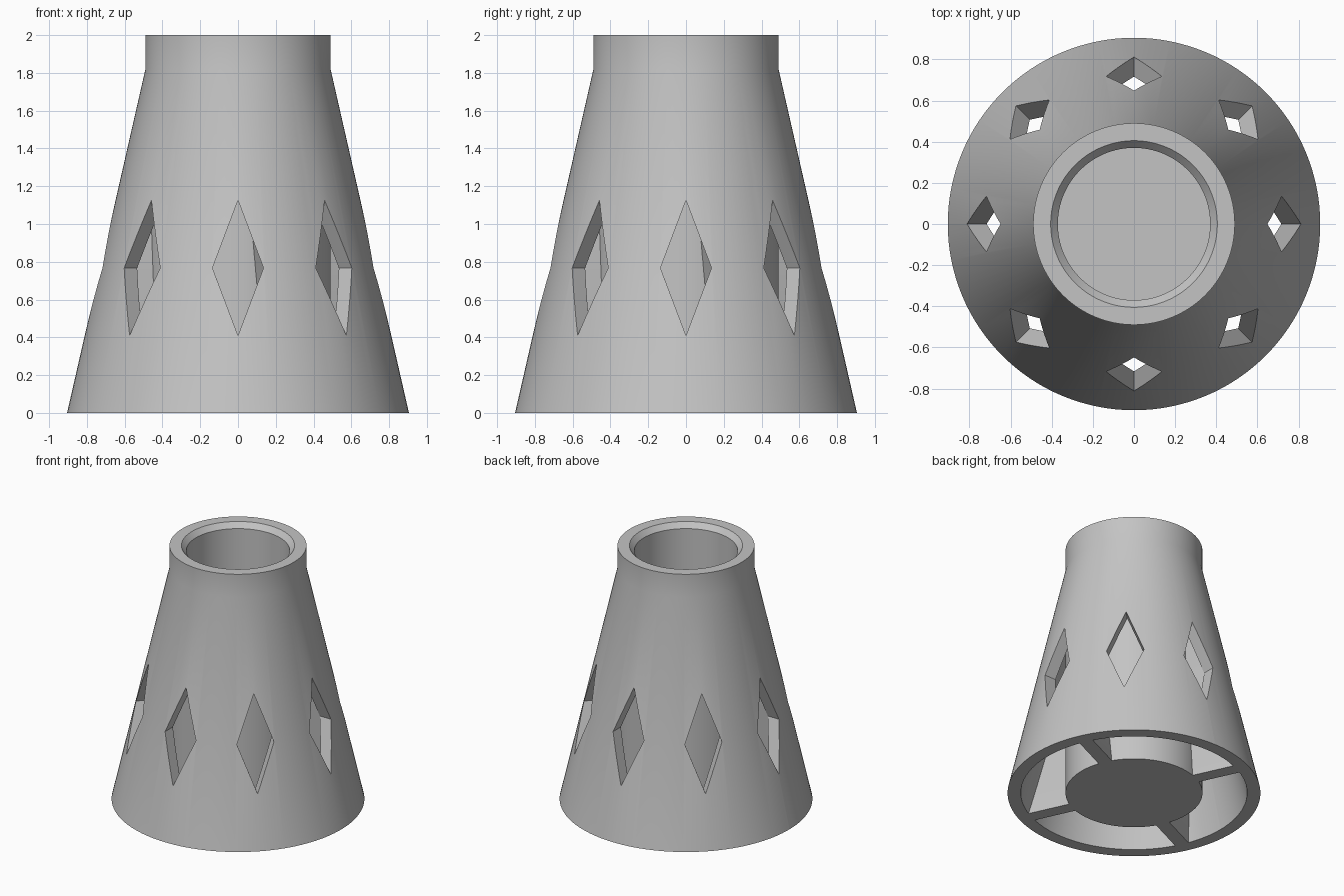
import bpy, bmesh
from math import cos, sin, pi, radians

cube = bpy.data.objects.get("Cube")
if cube:
    bpy.data.objects.remove(cube, do_unlink=True)

grey = bpy.data.materials.new("plain_grey")
grey.use_nodes = True
grey.diffuse_color = (0.55, 0.55, 0.55, 1)
grey.node_tree.nodes["Principled BSDF"].inputs["Base Color"].default_value = (0.55, 0.55, 0.55, 1)

SLOPE = 0.228  # how fast the cone narrows with height


def make_object(name, bm):
    bmesh.ops.recalc_face_normals(bm, faces=bm.faces)
    mesh = bpy.data.meshes.new(name)
    bm.to_mesh(mesh)
    bm.free()
    mesh.materials.append(grey)
    obj = bpy.data.objects.new(name, mesh)
    bpy.context.collection.objects.link(obj)
    return obj


def activate(obj):
    bpy.ops.object.select_all(action='DESELECT')
    obj.select_set(True)
    bpy.context.view_layer.objects.active = obj


def smooth(obj):
    activate(obj)
    bpy.ops.object.shade_smooth_by_angle(angle=radians(25))


def loft(bm, rings):
    """Skin a stack of equal closed rings and cap both ends."""
    loops = [[bm.verts.new(p) for p in ring] for ring in rings]
    n = len(loops[0])
    for a, b in zip(loops, loops[1:]):
        for i in range(n):
            j = (i + 1) % n
            bm.faces.new((a[i], a[j], b[j], b[i]))
    bm.faces.new(loops[0][::-1])
    bm.faces.new(loops[-1])


# Turned body: core tube with closed bottom, hollow cone skirt, collar, bore
profile = [(0.49, 0), (0.49, 1.4), (0.81, 0), (0.905, 0), (0.49, 1.82),
           (0.49, 2), (0.405, 2), (0.37, 1.96), (0.37, 0.1)]
SEGMENTS = 128
bm = bmesh.new()
loft(bm, [[(r * cos(2 * pi * i / SEGMENTS), r * sin(2 * pi * i / SEGMENTS), z)
           for i in range(SEGMENTS)] for r, z in profile])
body = make_object("cone_body", bm)

# Eight diamond windows cut through the skirt
bm = bmesh.new()
diamond = [(0, 0.41), (0.135, 0.767), (0, 1.125), (-0.135, 0.767)]
for k in range(8):
    a = k * pi / 4
    loft(bm, [[(r * cos(a) - t * sin(a), r * sin(a) + t * cos(a), z)
               for t, z in diamond] for r in (0.52, 1.0)])
cutter = make_object("window_cutter", bm)
cutter.hide_render = True

cut = body.modifiers.new("windows", 'BOOLEAN')
cut.operation = 'DIFFERENCE'
cut.solver = 'EXACT'
cut.object = cutter
activate(body)
bpy.ops.object.modifier_apply(modifier=cut.name)
bpy.data.objects.remove(cutter, do_unlink=True)
smooth(body)

# Four slightly twisted ribs joining the core to the skirt
HALF = 0.052
LEVELS = 16
for k in range(4):
    bm = bmesh.new()
    rings = []
    for step in range(LEVELS + 1):
        z = 1.45 * step / LEVELS
        a = radians(25 - 10.5 * z) + k * pi / 2
        outer = 0.825 - SLOPE * z
        rings.append([(r * cos(a) - t * sin(a), r * sin(a) + t * cos(a), z)
                      for r, t in ((0.46, -HALF), (outer, -HALF),
                                   (outer, HALF), (0.46, HALF))])
    loft(bm, rings)
    smooth(make_object("inner_rib_%d" % (k + 1), bm))
